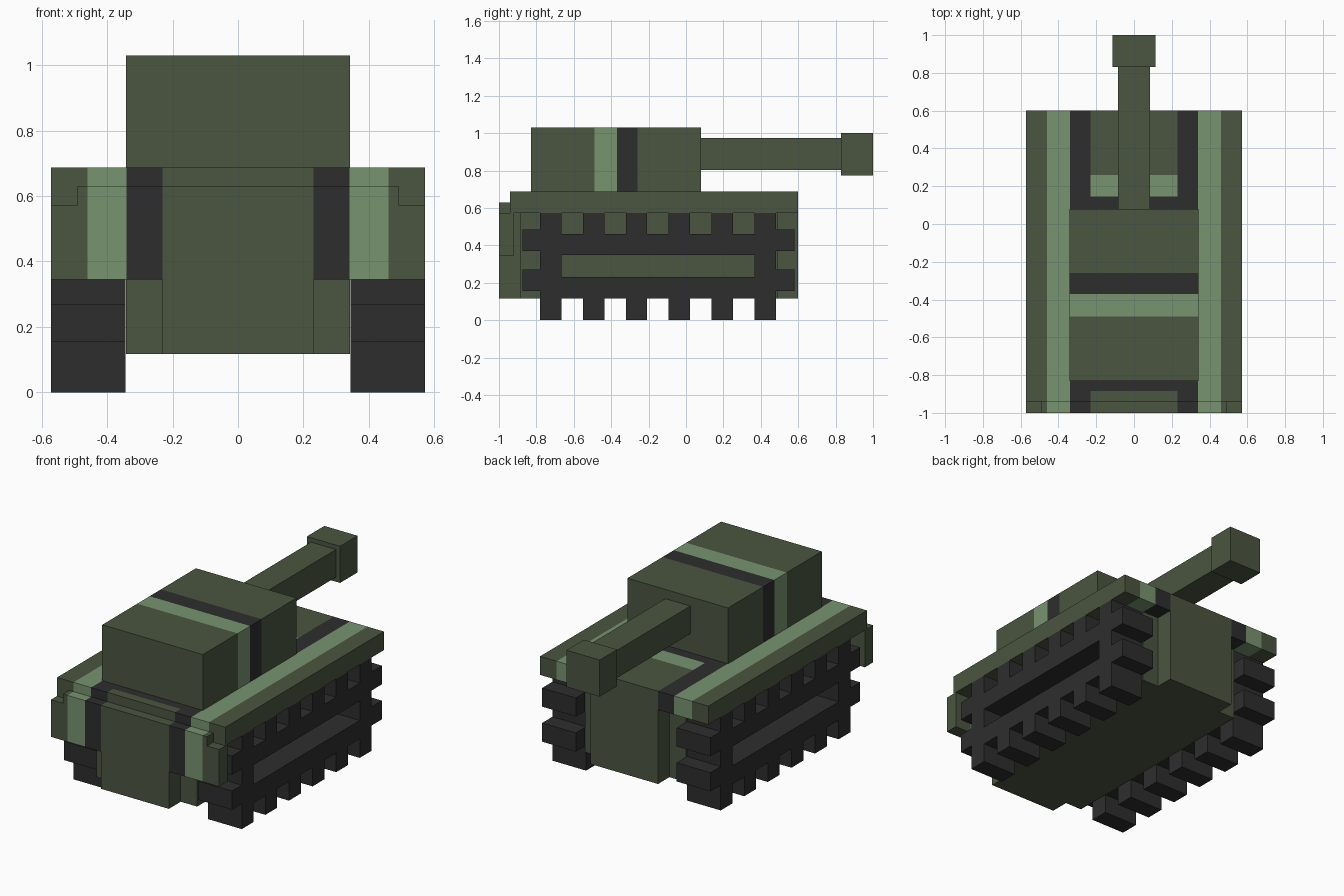
import bpy, bmesh
from mathutils import Vector

cube = bpy.data.objects.get("Cube")
if cube:
    bpy.data.objects.remove(cube, do_unlink=True)


def material(name, rgb):
    m = bpy.data.materials.new(name)
    m.use_nodes = True
    m.diffuse_color = (*rgb, 1)
    m.node_tree.nodes["Principled BSDF"].inputs["Base Color"].default_value = (*rgb, 1)
    return m


GREEN, LIGHT, DARK = range(3)
MATERIALS = [
    material("olive_green", (0.07, 0.092, 0.052)),
    material("light_green", (0.188, 0.296, 0.162)),
    material("charcoal", (0.027, 0.027, 0.027)),
]


def finish(name, bm, rule):
    """Colour each face by its centre and link the object."""
    bmesh.ops.recalc_face_normals(bm, faces=bm.faces[:])
    for f in bm.faces:
        f.material_index = rule(f.calc_center_median())
    me = bpy.data.meshes.new(name)
    bm.to_mesh(me)
    bm.free()
    for m in MATERIALS:
        me.materials.append(m)
    ob = bpy.data.objects.new(name, me)
    bpy.context.collection.objects.link(ob)
    return ob


def box(name, x, y, z, x_cuts=(), y_cuts=(), rule=lambda c: GREEN):
    """Box between ranges, sliced where its colours change."""
    bm = bmesh.new()
    bmesh.ops.create_cube(bm, size=1)
    for v in bm.verts:
        v.co = Vector(r[0] if s < 0 else r[1] for s, r in zip(v.co, (x, y, z)))
    for axis, cuts in enumerate((x_cuts, y_cuts)):
        normal = Vector((axis == 0, axis == 1, 0))
        for c in cuts:
            bmesh.ops.bisect_plane(bm, geom=bm.verts[:] + bm.edges[:] + bm.faces[:],
                                   plane_co=normal * c, plane_no=normal)
    return finish(name, bm, rule)


def pair(name, x, y, z, **kw):
    for side, s in (("left", 1), ("right", -1)):
        kw2 = dict(kw, x_cuts=[s * c for c in kw.get("x_cuts", ())])
        box(f"{side}_{name}", sorted(s * v for v in x), y, z, **kw2)


# Camouflage rules
def stripes(c):
    if 0.34 < abs(c.x) < 0.46:
        return LIGHT
    return DARK if 0.23 < abs(c.x) < 0.34 else GREEN


def deck_paint(c):
    if abs(c.x) > 0.23:
        return stripes(c)
    if 0.145 < c.y < 0.26:
        return LIGHT
    return DARK if 0.08 < c.y < 0.145 or -0.885 < c.y < -0.83 else GREEN


def turret_paint(c):
    if -0.49 < c.y < -0.37:
        return LIGHT
    return DARK if -0.37 < c.y < -0.26 else GREEN


# Hull
CORE = (-0.23, 0.23)
box("hull_core", CORE, (-1, 0.6), (0.117, 0.573))
box("hull_end_step", CORE, (-1, -0.94), (0.573, 0.63))
pair("hull_side", (0.23, 0.342), (-0.885, 0.49), (0.117, 0.573))
box("deck", (-0.572, 0.572), (-0.94, 0.6), (0.573, 0.687),
    x_cuts=[s * c for s in (-1, 1) for c in (0.23, 0.34, 0.46)],
    y_cuts=(-0.885, -0.83, 0.08, 0.145, 0.26), rule=deck_paint)

# Mudguards
pair("mudguard", (0.23, 0.49), (-1, -0.92), (0.345, 0.63),
     x_cuts=(0.34, 0.46), rule=stripes)
pair("mudguard_edge", (0.49, 0.572), (-1, -0.92), (0.345, 0.573))

# Turret and gun
box("turret", (-0.342, 0.342), (-0.83, 0.08), (0.687, 1.03),
    y_cuts=(-0.49, -0.37, -0.26), rule=turret_paint)
box("gun_barrel", (-0.085, 0.085), (0.08, 0.83), (0.803, 0.973))
box("muzzle", (-0.113, 0.113), (0.83, 1), (0.775, 1.0))

# Tracks: toothed loops with a long slot
PITCH = 1.26 / 11
YS = [-0.875] + [-0.78 + PITCH * i for i in range(12)] + [0.58]
ZS = [0, 0.117, 0.155, 0.23, 0.27, 0.35, 0.37, 0.46, 0.485, 0.573]


def track_solid(i, z):
    if i in (0, 12):
        return 0.155 < z < 0.27 or 0.37 < z < 0.485
    if z < 0.117 or z > 0.46:
        return i % 2 == 1
    return i in (1, 11) or not 0.23 < z < 0.35


for side, s in (("left", 1), ("right", -1)):
    bm = bmesh.new()
    for i, (y0, y1) in enumerate(zip(YS, YS[1:])):
        for z0, z1 in zip(ZS, ZS[1:]):
            if track_solid(i, (z0 + z1) / 2):
                bm.faces.new([bm.verts.new((s * 0.343, y, z)) for y, z in
                              ((y0, z0), (y1, z0), (y1, z1), (y0, z1))])
    bmesh.ops.remove_doubles(bm, verts=bm.verts[:], dist=0.0001)
    # Keep the inner face as a cap and extrude the profile outwards
    out = bmesh.ops.extrude_face_region(bm, geom=bm.faces[:], use_keep_orig=True)
    moved = [g for g in out["geom"] if isinstance(g, bmesh.types.BMVert)]
    bmesh.ops.translate(bm, verts=moved, vec=(s * 0.229, 0, 0))
    finish(f"{side}_track", bm, lambda c: DARK)
